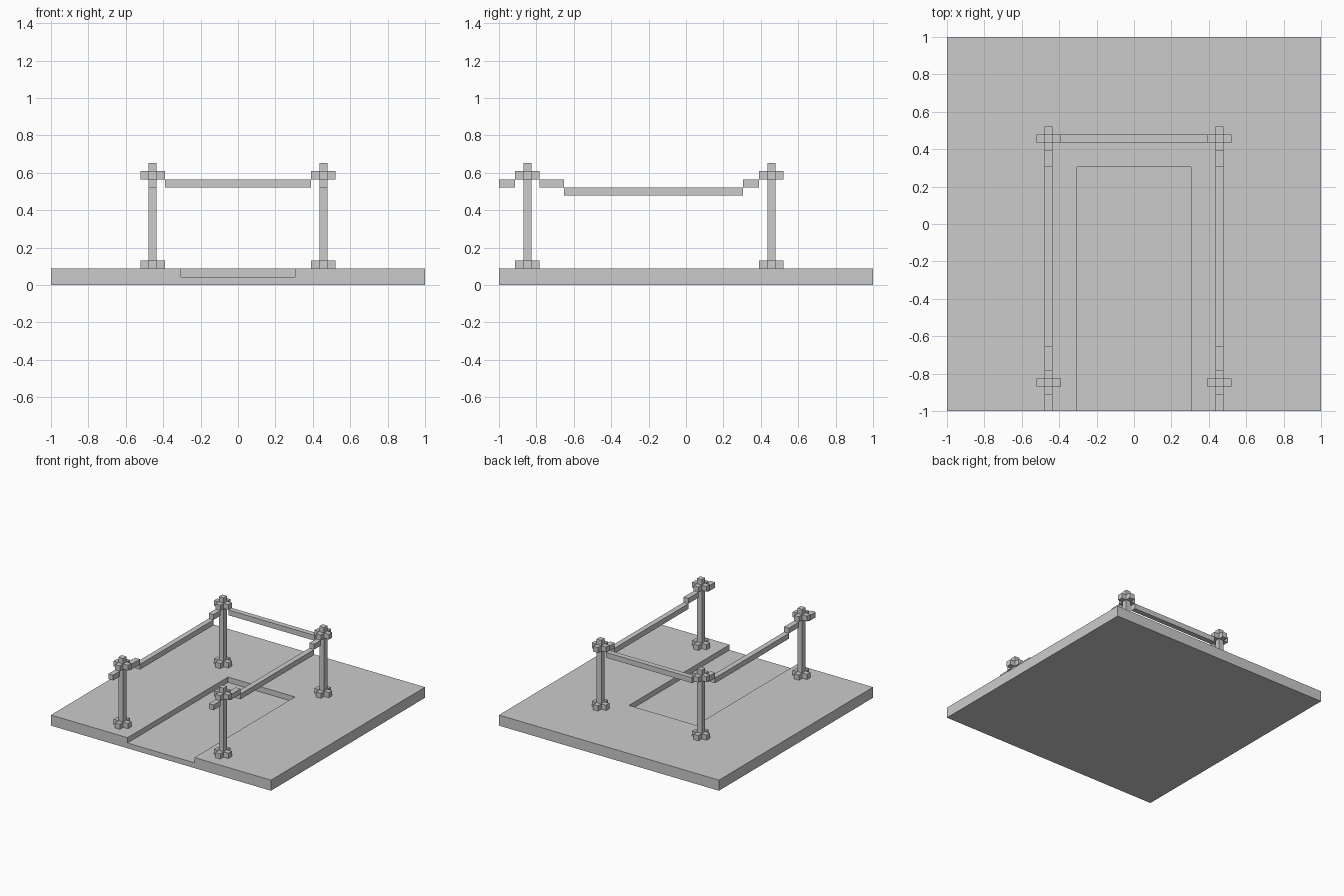
import bpy, bmesh

if "Cube" in bpy.data.objects:
    bpy.data.objects.remove(bpy.data.objects["Cube"])

U = 1 / 23  # one grid cell; the whole base is 46 cells wide


def prism(name, outline, z0, z1):
    """Extrude a flat outline (in cells) from z0 to z1."""
    bm = bmesh.new()
    face = bm.faces.new([bm.verts.new((x * U, y * U, z0 * U)) for x, y in outline])
    ext = bmesh.ops.extrude_face_region(bm, geom=[face])
    top = [v for v in ext["geom"] if isinstance(v, bmesh.types.BMVert)]
    bmesh.ops.translate(bm, vec=(0, 0, (z1 - z0) * U), verts=top)
    bmesh.ops.recalc_face_normals(bm, faces=bm.faces)
    mesh = bpy.data.meshes.new(name)
    bm.to_mesh(mesh)
    bm.free()
    obj = bpy.data.objects.new(name, mesh)
    bpy.context.collection.objects.link(obj)
    return obj


def box(name, x0, x1, y0, y1, z0, z1):
    return prism(name, [(x0, y0), (x1, y0), (x1, y1), (x0, y1)], z0, z1)


def collar(name, x, y, z):
    """Plus-shaped block, one cell high, around a post."""
    quarter = [(1.5, -.5), (1.5, .5), (.5, .5)]
    pts = []
    for _ in range(4):
        pts += [(x + a, y + b) for a, b in quarter]
        quarter = [(-b, a) for a, b in quarter]
    prism(name, pts, z, z + 1)


# Ground slab with a sunken path open to the front
ground = box("ground_slab", -23, 23, -23, 23, 0, 2)
cutter = box("path_cutter", -7, 7, -25, 7, 1, 4)
cutter.hide_render = True
cut = ground.modifiers.new("path_recess", "BOOLEAN")
cut.operation = "DIFFERENCE"
cut.solver = "EXACT"
cut.object = cutter
bpy.context.view_layer.objects.active = ground
bpy.ops.object.modifier_apply(modifier=cut.name)
bpy.data.objects.remove(cutter)

for side, x in (("left", -10.5), ("right", 10.5)):
    # Posts with a collar at the foot and near the top
    for end, y in (("front", -19.5), ("back", 10.5)):
        box(f"{side}_{end}_post", x - .5, x + .5, y - .5, y + .5, 2, 15)
        collar(f"{side}_{end}_foot_collar", x, y, 2)
        collar(f"{side}_{end}_top_collar", x, y, 13)
    # Sagging side rail in stepped pieces
    for part, y0, y1, z in (("front_stub", -23, -21, 12), ("front_step", -18, -15, 12),
                            ("middle", -15, 7, 11), ("back_step", 7, 9, 12)):
        box(f"{side}_rail_{part}", x - .5, x + .5, y0, y1, z, z + 1)

# Straight rail across the back
box("back_rail", -9, 9, 10, 11, 12, 13)
